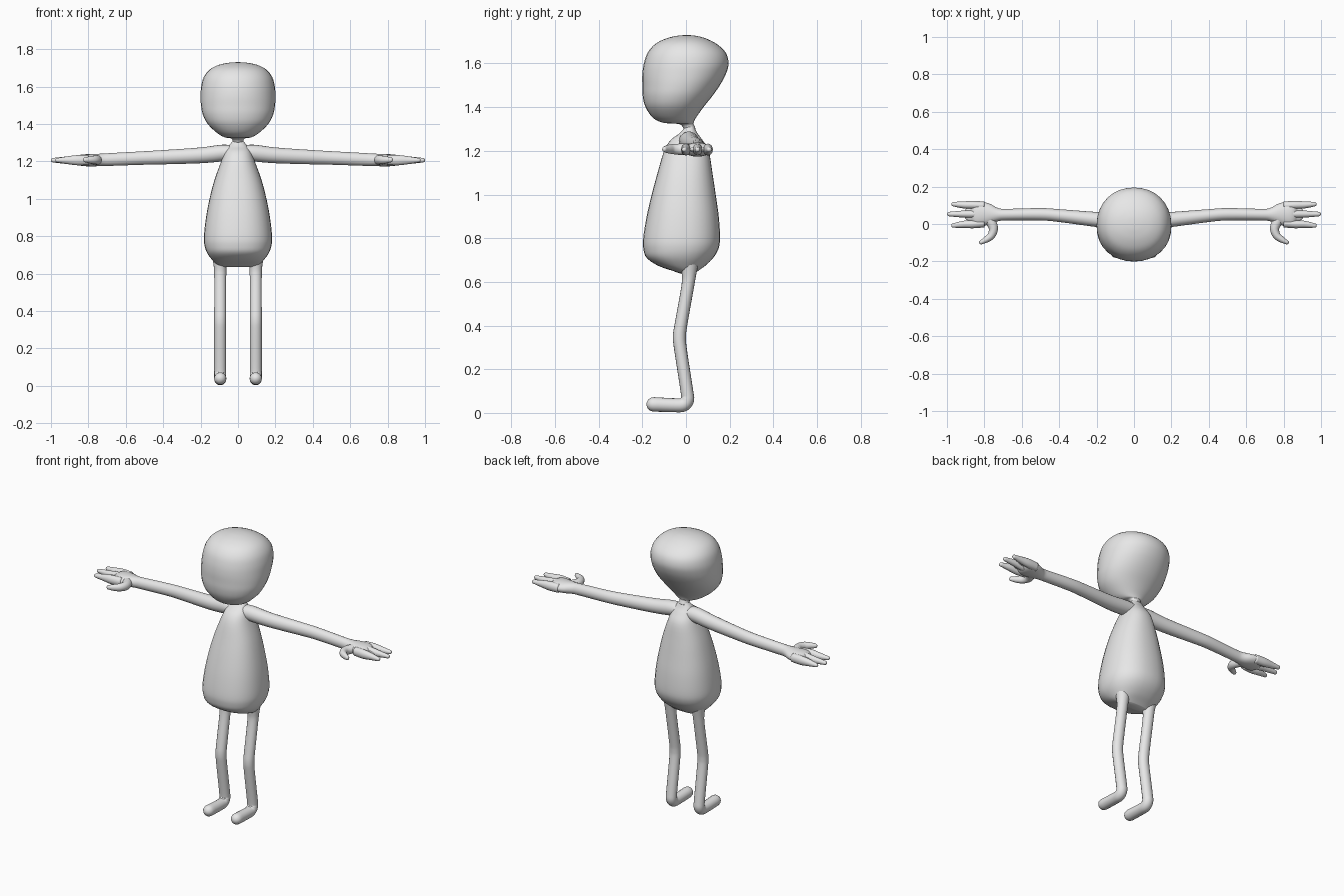
import bpy, bmesh, math
from mathutils import Vector

grey = bpy.data.materials.new("plain_grey")
grey.diffuse_color = (0.8, 0.8, 0.8, 1)


def smooth_path(rows, steps):
    """Catmull-Rom interpolation of rows of numbers."""
    rows = [Vector(r) for r in rows]
    out = []
    for i in range(len(rows) - 1):
        a, b = rows[max(i - 1, 0)], rows[i]
        c, d = rows[i + 1], rows[min(i + 2, len(rows) - 1)]
        for k in range(steps):
            t = k / steps
            out.append(0.5 * (2 * b + (c - a) * t + (2 * a - 5 * b + 4 * c - d) * t * t
                              + (3 * b - a - 3 * c + d) * t ** 3))
    return out + [rows[-1]]


def loft(name, rings, sides=24, power=2.0, mirror=False):
    """Skin rings given as (centre, half axis u, half axis v)."""
    bm = bmesh.new()
    loops = []
    for c, u, v in rings:
        loop = []
        for k in range(sides):
            a = 2 * math.pi * k / sides
            ca, sa = math.cos(a), math.sin(a)
            p = c + u * math.copysign(abs(ca) ** (2 / power), ca) \
                  + v * math.copysign(abs(sa) ** (2 / power), sa)
            loop.append(bm.verts.new(p))
        loops.append(loop)
    for l0, l1 in zip(loops, loops[1:]):
        for k in range(sides):
            n = (k + 1) % sides
            bm.faces.new((l0[k], l0[n], l1[n], l1[k]))
    bm.faces.new(loops[0][::-1])
    bm.faces.new(loops[-1])
    bmesh.ops.recalc_face_normals(bm, faces=bm.faces)
    for f in bm.faces:
        f.smooth = True
    me = bpy.data.meshes.new(name)
    bm.to_mesh(me)
    bm.free()
    me.materials.append(grey)
    ob = bpy.data.objects.new(name, me)
    bpy.context.collection.objects.link(ob)
    if mirror:
        ob.modifiers.new("mirror", "MIRROR").use_mirror_merge = False
    return ob


def stack(name, rows, power):
    """Horizontal rings from rows of (z, front y, back y, half width)."""
    rings = []
    for z, y0, y1, w in smooth_path(rows, 4):
        rings.append((Vector((0, (y0 + y1) / 2, z)), Vector((w, 0, 0)),
                      Vector((0, (y1 - y0) / 2, 0))))
    loft(name, rings, 32, power)


def limb(name, rows, ref, sides=16, steps=4):
    """Mirrored tube with a round tip; rows are (x, y, z, radius along ref, other radius)."""
    ref = Vector(ref)
    path = smooth_path(rows, steps)
    pts = [Vector(p[:3]) for p in path]
    rings = []
    for i, p in enumerate(path):
        t = (pts[min(i + 1, len(pts) - 1)] - pts[max(i - 1, 0)]).normalized()
        side = t.cross(ref).normalized()
        rings.append((pts[i], side.cross(t) * p[3], side * p[4]))
    c, u, v = rings[-1]
    for a in (25, 50, 70, 85):
        a = math.radians(a)
        rings.append((c + t * v.length * math.sin(a), u * math.cos(a), v * math.cos(a)))
    loft(name, rings, sides, mirror=True)


# Head, leaning forward over a narrow neck
stack("head", [
    (1.30, -0.01, 0.045, 0.028), (1.322, -0.03, 0.035, 0.035), (1.328, -0.10, 0.035, 0.07),
    (1.35, -0.15, 0.045, 0.11), (1.40, -0.185, 0.08, 0.162), (1.45, -0.198, 0.12, 0.188),
    (1.50, -0.20, 0.155, 0.198), (1.55, -0.20, 0.182, 0.20), (1.60, -0.193, 0.195, 0.197),
    (1.65, -0.175, 0.182, 0.183), (1.69, -0.14, 0.14, 0.152), (1.715, -0.09, 0.09, 0.105),
    (1.727, -0.04, 0.045, 0.05), (1.73, -0.005, 0.01, 0.008)], 2.1)

# Pear-shaped body
stack("body", [
    (0.635, -0.015, 0.035, 0.09), (0.65, -0.06, 0.055, 0.115), (0.675, -0.13, 0.09, 0.14),
    (0.71, -0.18, 0.125, 0.165), (0.75, -0.195, 0.148, 0.179), (0.80, -0.196, 0.156, 0.182),
    (0.90, -0.18, 0.15, 0.171), (1.00, -0.157, 0.136, 0.152), (1.10, -0.13, 0.121, 0.126),
    (1.20, -0.10, 0.104, 0.09), (1.25, -0.07, 0.075, 0.07), (1.28, -0.03, 0.053, 0.052),
    (1.31, -0.005, 0.038, 0.028), (1.325, 0.0, 0.035, 0.024)], 2.3)

# Arm running into the palm
limb("arm", [
    (0.02, 0.012, 1.248, 0.035, 0.045), (0.08, 0.014, 1.245, 0.044, 0.044),
    (0.20, 0.024, 1.232, 0.042, 0.040), (0.40, 0.045, 1.222, 0.038, 0.034),
    (0.50, 0.052, 1.218, 0.036, 0.033), (0.68, 0.050, 1.210, 0.034, 0.031),
    (0.73, 0.050, 1.208, 0.033, 0.036), (0.78, 0.053, 1.206, 0.033, 0.058),
    (0.83, 0.053, 1.206, 0.031, 0.068), (0.855, 0.053, 1.206, 0.025, 0.060),
    (0.87, 0.053, 1.206, 0.014, 0.040)], (0, 0, 1), 20)

# Three fingers, each as (y at palm, y at tip, x at tip)
for label, y0, y1, tip in (("back", 0.098, 0.106, 0.965), ("middle", 0.053, 0.053, 0.988),
                           ("front", 0.004, -0.008, 0.965)):
    limb(label + "_finger", [
        (0.80, y0, 1.206, 0.026, 0.022), (0.86, y0 + (y1 - y0) * 0.4, 1.206, 0.027, 0.022),
        (0.91, (y0 + y1) / 2, 1.206, 0.021, 0.019), (tip, y1, 1.206, 0.012, 0.012)], (0, 0, 1))

# Thumb
limb("thumb", [
    (0.775, 0.03, 1.207, 0.026, 0.030), (0.752, -0.02, 1.207, 0.026, 0.025),
    (0.762, -0.06, 1.208, 0.023, 0.021), (0.79, -0.083, 1.208, 0.019, 0.017),
    (0.817, -0.098, 1.208, 0.013, 0.011)], (0, 0, 1))

# Bent leg and foot in one tube
limb("leg", [
    (0.095, 0.015, 0.70, 0.045, 0.045), (0.095, 0.014, 0.64, 0.035, 0.034),
    (0.095, 0.008, 0.58, 0.032, 0.029), (0.095, -0.022, 0.41, 0.032, 0.029),
    (0.095, -0.030, 0.35, 0.032, 0.030), (0.095, -0.025, 0.29, 0.032, 0.029),
    (0.095, 0.004, 0.10, 0.032, 0.029), (0.095, 0.006, 0.06, 0.032, 0.031),
    (0.095, -0.012, 0.038, 0.032, 0.032), (0.095, -0.05, 0.035, 0.032, 0.032),
    (0.095, -0.148, 0.039, 0.033, 0.033)], (1, 0, 0), 16)
